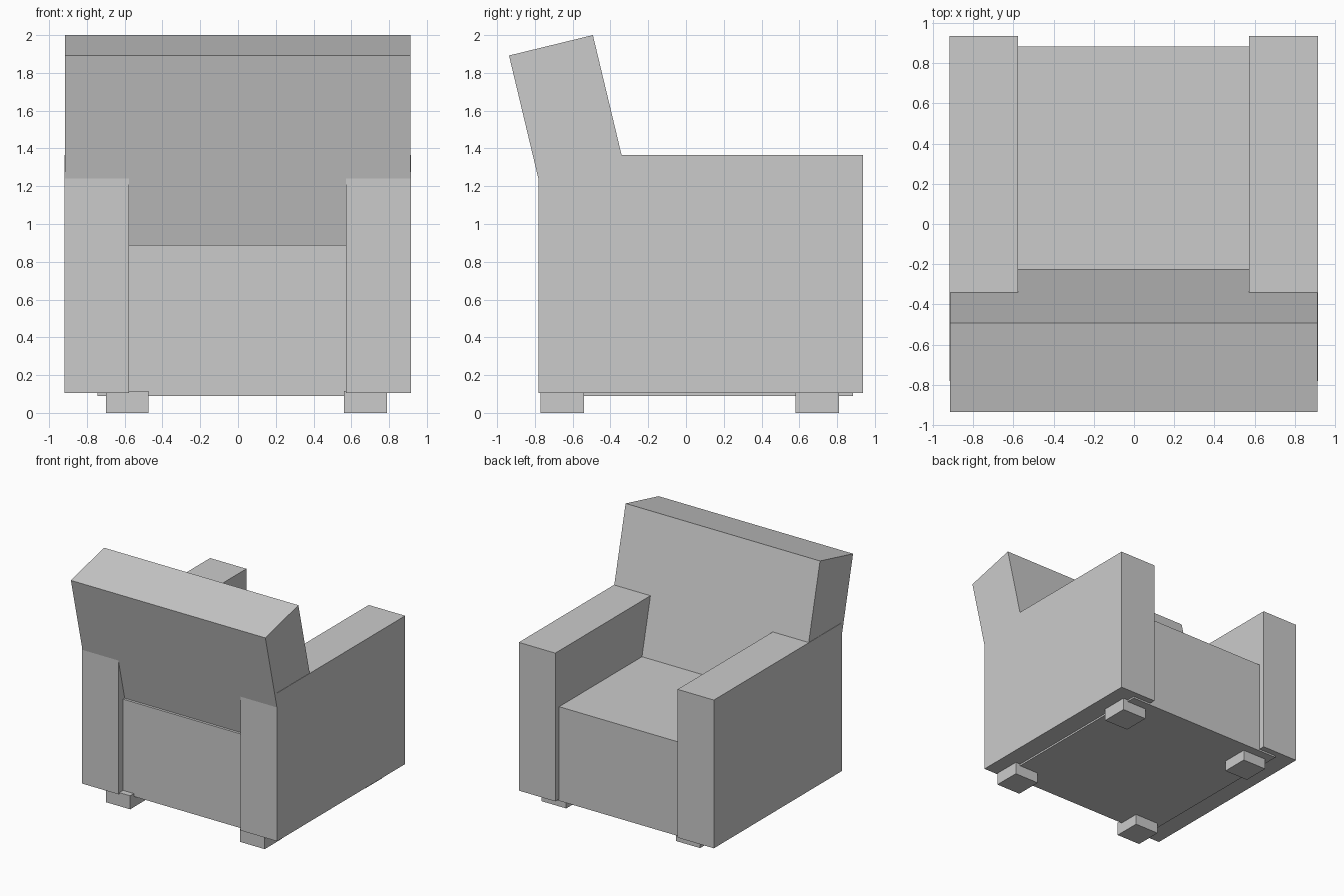
import bpy

cube = bpy.data.objects.get("Cube")
if cube:
    bpy.data.objects.remove(cube, do_unlink=True)

grey = bpy.data.materials.new("grey_upholstery")
grey.use_nodes = True
colour = (0.6, 0.6, 0.6, 1)
grey.diffuse_color = colour
grey.node_tree.nodes["Principled BSDF"].inputs["Base Color"].default_value = colour


def prism(name, profile, x0, x1):
    """Extrude a (y, z) outline from x0 to x1."""
    n = len(profile)
    verts = [(x, y, z) for x in (x0, x1) for y, z in profile]
    faces = [tuple(reversed(range(n))), tuple(range(n, 2 * n))]
    faces += [(i, (i + 1) % n, n + (i + 1) % n, n + i) for i in range(n)]
    mesh = bpy.data.meshes.new(name)
    mesh.from_pydata(verts, [], faces)
    mesh.materials.append(grey)
    obj = bpy.data.objects.new(name, mesh)
    bpy.context.collection.objects.link(obj)
    return obj


def box(name, x, y, z):
    return prism(name, [(y[0], z[0]), (y[1], z[0]), (y[1], z[1]), (y[0], z[1])], *x)


# Seat block, set into the arms
box("seat", (-0.745, 0.745), (-0.72, 0.885), (0.09, 0.89))

# Arms
box("right_arm", (-0.918, -0.577), (-0.782, 0.937), (0.105, 1.365))
box("left_arm", (0.573, 0.916), (-0.782, 0.937), (0.105, 1.365))

# Reclined backrest, its lower end sunk into the seat
prism("backrest", [(-0.667, 0.76), (-0.222, 0.868), (-0.493, 2.0), (-0.937, 1.892)],
      -0.915, 0.913)

# Block feet
for end, y in (("back", (-0.77, -0.54)), ("front", (0.58, 0.81))):
    for side, x in (("right", (-0.70, -0.475)), ("left", (0.56, 0.79))):
        box(f"{end}_{side}_foot", x, y, (0, 0.115))
